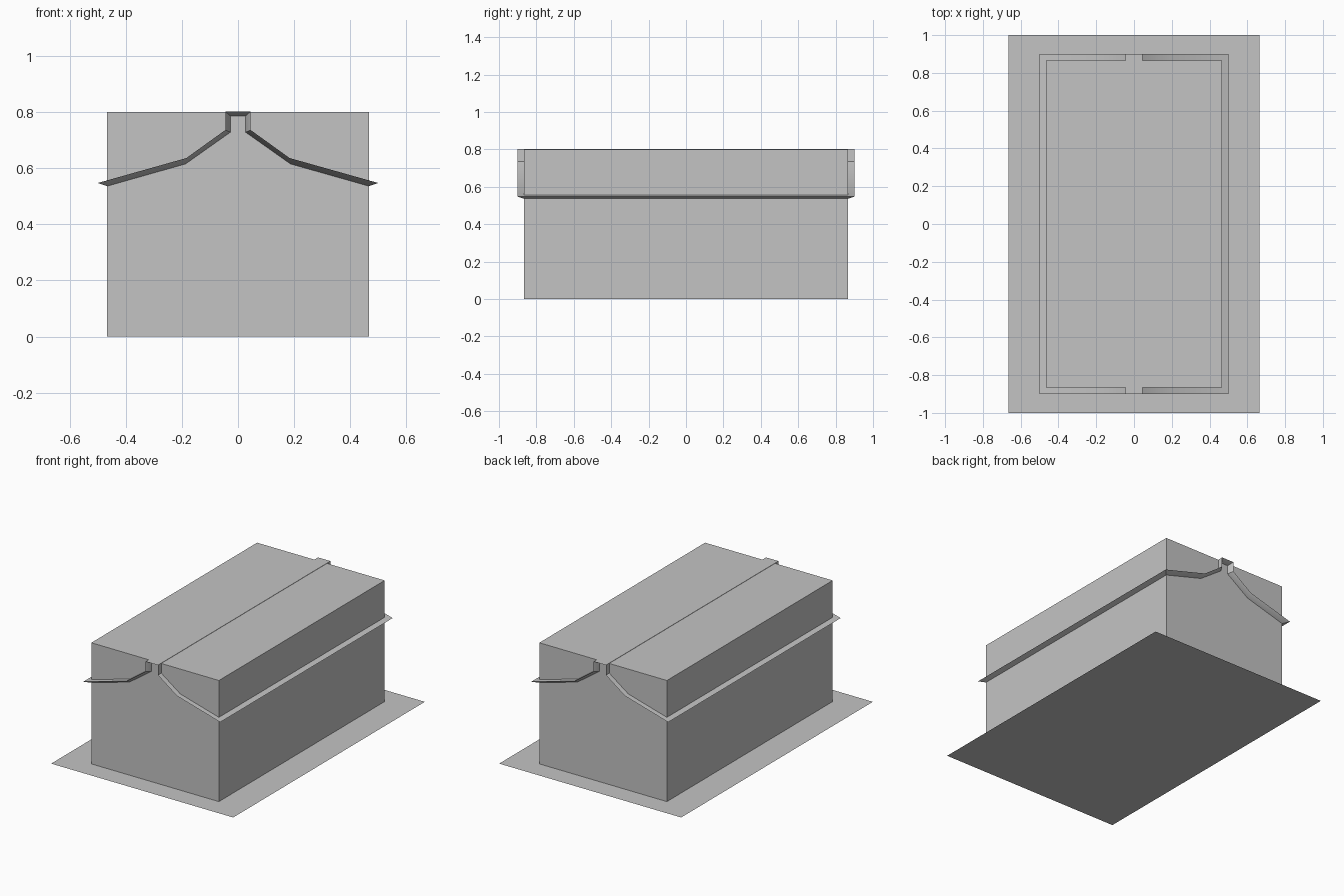
import bpy, bmesh, math

if "Cube" in bpy.data.objects:
    bpy.data.objects.remove(bpy.data.objects["Cube"])

grey = bpy.data.materials.new("plain grey")
grey.diffuse_color = (0.55, 0.55, 0.55, 1)
grey.use_nodes = True
grey.node_tree.nodes["Principled BSDF"].inputs["Base Color"].default_value = grey.diffuse_color


def finish(name, bm):
    bmesh.ops.recalc_face_normals(bm, faces=bm.faces)
    me = bpy.data.meshes.new(name)
    bm.to_mesh(me)
    bm.free()
    me.materials.append(grey)
    ob = bpy.data.objects.new(name, me)
    bpy.context.collection.objects.link(ob)
    return ob


# Flat base sheet the building stands on
bm = bmesh.new()
bm.faces.new([bm.verts.new(p) for p in
              ((-0.665, -1, 0), (0.665, -1, 0), (0.665, 1, 0), (-0.665, 1, 0))])
base = finish("base_sheet", bm)
if base.data.polygons[0].normal.z < 0:
    base.data.flip_normals()

# Walls: plain box, open below where it meets the base sheet
bm = bmesh.new()
bmesh.ops.create_cube(bm, size=1)
for v in bm.verts:
    v.co = (v.co.x * 0.932, v.co.y * 1.73, (v.co.z + 0.5) * 0.8)
bm.faces.ensure_lookup_table()
bm.normal_update()
bmesh.ops.delete(bm, geom=[f for f in bm.faces if f.normal.z < -0.5], context='FACES_ONLY')
finish("walls", bm)

# Roof: half profiles (x, z) mirrored; underside is inset so the rim slants inwards
outer_half = [(0.5, 0.547), (0.184, 0.636), (0.045, 0.736), (0.045, 0.802)]
inner_half = [(0.466, 0.536), (0.187, 0.615), (0.027, 0.728), (0.027, 0.785)]


def mirrored(half):
    return half + [(-x, z) for x, z in reversed(half)]


bm = bmesh.new()


def row(half, y):
    return [bm.verts.new((x, y, z)) for x, z in mirrored(half)]


rings = [row(outer_half, -0.9), row(outer_half, 0.9),
         row(inner_half, 0.865), row(inner_half, -0.865)]
for k in range(4):
    a, b = rings[k], rings[(k + 1) % 4]
    for i in range(len(a) - 1):
        bm.faces.new((a[i], a[i + 1], b[i + 1], b[i]))
# Slanted eave strips
for i in (0, -1):
    bm.faces.new([r[i] for r in rings])
roof = finish("roof", bm)
bpy.context.view_layer.objects.active = roof
roof.select_set(True)
bpy.ops.object.shade_smooth_by_angle(angle=math.radians(30))
